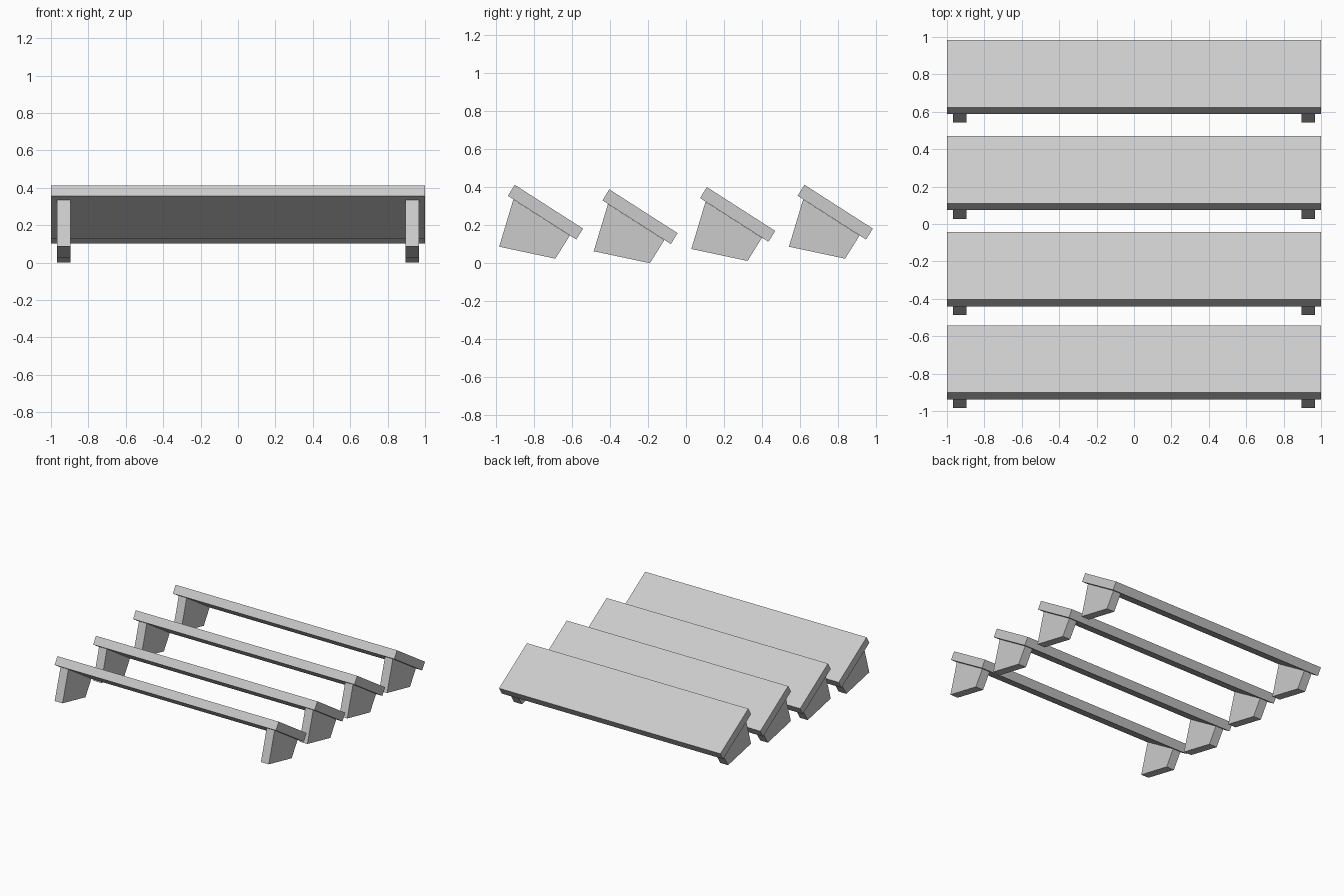
import bpy

if "Cube" in bpy.data.objects:
    bpy.data.objects.remove(bpy.data.objects["Cube"])


def extrude_profile(name, profile, x0, x1):
    """Solid made by sweeping a (y, z) profile along x."""
    n = len(profile)
    verts = [(x, y, z) for x in (x0, x1) for y, z in profile]
    faces = [tuple(range(n))[::-1], tuple(range(n, 2 * n))]
    faces += [(i, (i + 1) % n, (i + 1) % n + n, i + n) for i in range(n)]
    mesh = bpy.data.meshes.new(name)
    mesh.from_pydata(verts, [], faces)
    mesh.update()
    obj = bpy.data.objects.new(name, mesh)
    bpy.context.collection.objects.link(obj)
    return obj


# Side profiles of the rearmost step, counter-clockwise seen from +x
plank = [(0.588, 0.355), (0.948, 0.125), (0.984, 0.182), (0.624, 0.413)]
leg = [(0.542, 0.087), (0.838, 0.024), (0.914, 0.146), (0.617, 0.336)]

# Four sloping steps, rear to front, each with a plank and two legs
offsets = [(0, 0), (-0.514, -0.012), (-1.028, -0.024), (-1.526, 0)]
for i, (dy, dz) in enumerate(offsets, 1):
    def move(profile):
        return [(y + dy, z + dz) for y, z in profile]

    extrude_profile(f"plank_{i}", move(plank), -1, 1)
    extrude_profile(f"left_leg_{i}", move(leg), -0.967, -0.896)
    extrude_profile(f"right_leg_{i}", move(leg), 0.896, 0.967)

# Make every face point outwards
import bmesh
for obj in bpy.context.collection.objects:
    bm = bmesh.new()
    bm.from_mesh(obj.data)
    bmesh.ops.recalc_face_normals(bm, faces=bm.faces)
    bm.to_mesh(obj.data)
    bm.free()
